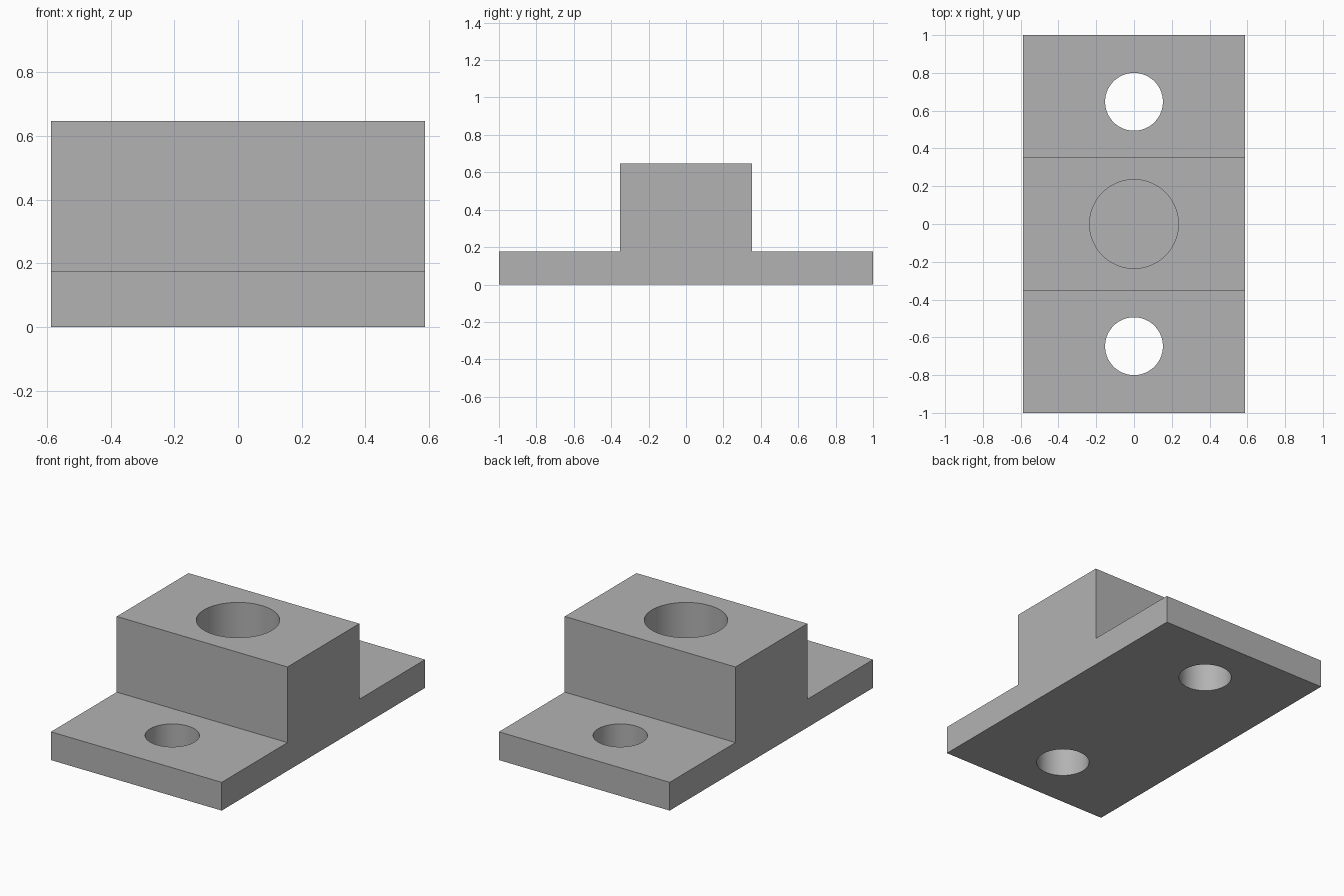
import bpy
import bmesh

cube = bpy.data.objects.get("Cube")
if cube:
    bpy.data.objects.remove(cube, do_unlink=True)

HALF_WIDTH, HALF_LENGTH, HALF_BLOCK = 0.588, 1.0, 0.353
PLATE_TOP, BLOCK_TOP = 0.176, 0.647

# Single grey finish
grey = bpy.data.materials.new("matte_grey")
grey.use_nodes = True
colour = (0.45, 0.45, 0.45, 1.0)
grey.diffuse_color = colour
grey.node_tree.nodes["Principled BSDF"].inputs["Base Color"].default_value = colour

# Flanged block: stepped side profile extruded across the width
half = [(HALF_LENGTH, 0), (HALF_LENGTH, PLATE_TOP),
        (HALF_BLOCK, PLATE_TOP), (HALF_BLOCK, BLOCK_TOP)]
profile = half + [(-y, z) for y, z in reversed(half)]
bm = bmesh.new()
face = bm.faces.new([bm.verts.new((-HALF_WIDTH, y, z)) for y, z in profile])
sweep = bmesh.ops.extrude_face_region(bm, geom=[face])
moved = [v for v in sweep["geom"] if isinstance(v, bmesh.types.BMVert)]
bmesh.ops.translate(bm, verts=moved, vec=(2 * HALF_WIDTH, 0, 0))
bmesh.ops.recalc_face_normals(bm, faces=bm.faces)
mesh = bpy.data.meshes.new("mounting_block")
bm.to_mesh(mesh)
bm.free()
mesh.materials.append(grey)
block = bpy.data.objects.new("mounting_block", mesh)
bpy.context.collection.objects.link(block)


def drill(name, y, radius, bottom, top):
    """Cut a vertical round hole into the block."""
    bpy.ops.mesh.primitive_cylinder_add(
        vertices=96, radius=radius, depth=top - bottom,
        location=(0, y, (top + bottom) / 2))
    cutter = bpy.context.object
    cutter.name = name + "_cutter"
    cutter.hide_render = True
    cutter.data.materials.append(grey)
    cut = block.modifiers.new(name, "BOOLEAN")
    cut.operation = "DIFFERENCE"
    cut.solver = "EXACT"
    cut.object = cutter
    bpy.context.view_layer.objects.active = block
    bpy.ops.object.modifier_apply(modifier=name)
    bpy.data.objects.remove(cutter, do_unlink=True)


# Blind bore in the block and a through hole in each flange
drill("centre_bore", 0, 0.235, PLATE_TOP, BLOCK_TOP + 0.2)
for name, side in (("front_bolt_hole", -1), ("back_bolt_hole", 1)):
    drill(name, side * 0.647, 0.153, -0.1, PLATE_TOP + 0.1)

# Smooth bore walls, sharp block edges
bpy.ops.object.select_all(action="DESELECT")
block.select_set(True)
bpy.context.view_layer.objects.active = block
bpy.ops.object.shade_smooth_by_angle()
